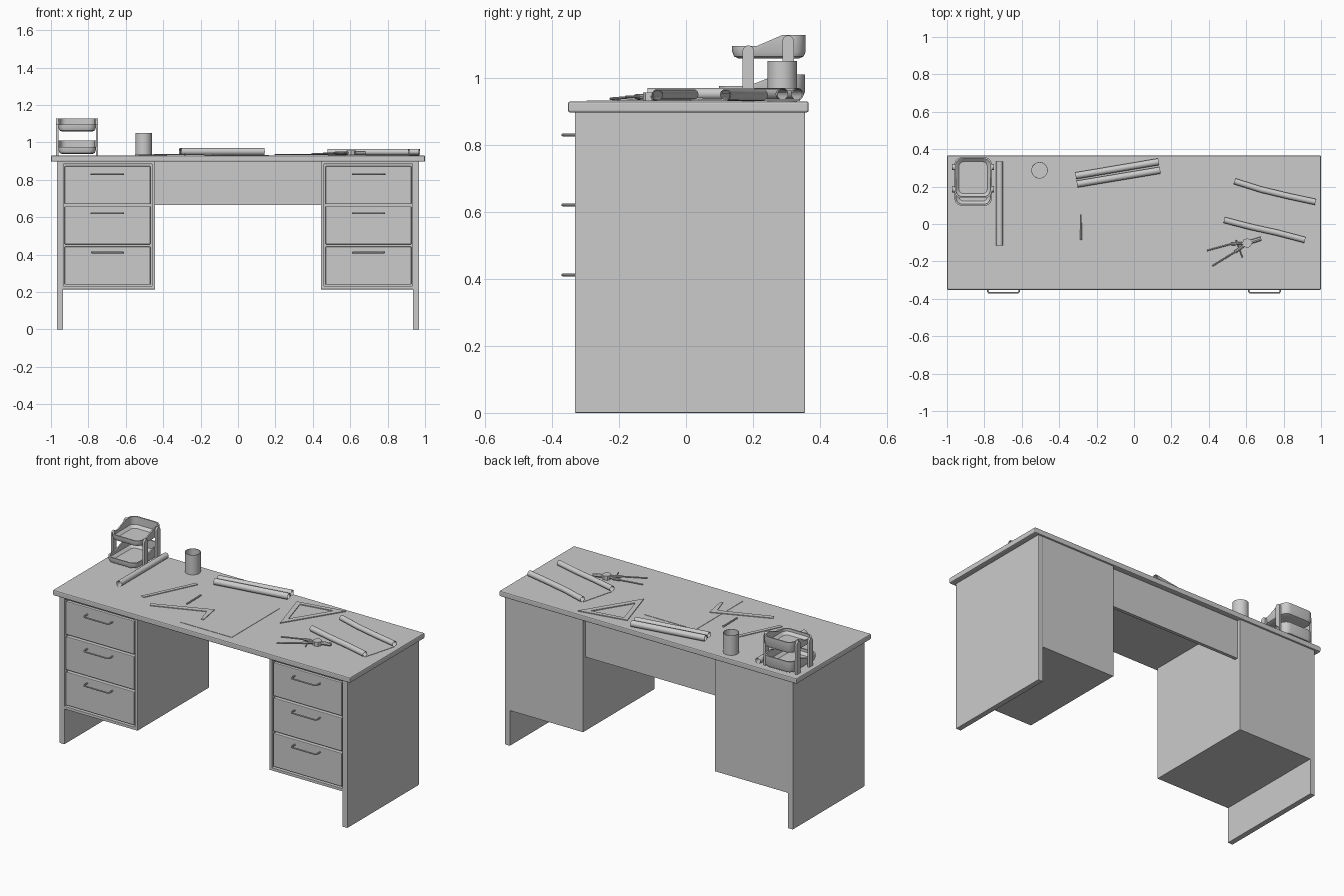
import bpy, bmesh, math
from mathutils import Vector

if "Cube" in bpy.data.objects:
    bpy.data.objects.remove(bpy.data.objects["Cube"])

TOP = 0.93  # desk surface height


def finish(name, bm, smooth=False, bevel=0, segs=2):
    bmesh.ops.recalc_face_normals(bm, faces=bm.faces)
    me = bpy.data.meshes.new(name)
    bm.to_mesh(me)
    bm.free()
    ob = bpy.data.objects.new(name, me)
    bpy.context.collection.objects.link(ob)
    if bevel:
        m = ob.modifiers.new("bevel", 'BEVEL')
        m.width, m.segments, m.limit_method = bevel, segs, 'ANGLE'
    if smooth:
        bpy.ops.object.select_all(action='DESELECT')
        ob.select_set(True)
        bpy.context.view_layer.objects.active = ob
        bpy.ops.object.shade_smooth_by_angle(angle=math.radians(35))
    return ob


def box_bm(x0, x1, y0, y1, z0, z1):
    bm = bmesh.new()
    bmesh.ops.create_cube(bm, size=1)
    for v in bm.verts:
        v.co = ((x0 + x1) / 2 + v.co.x * (x1 - x0), (y0 + y1) / 2 + v.co.y * (y1 - y0),
                (z0 + z1) / 2 + v.co.z * (z1 - z0))
    return bm


def box(name, *b, bevel=0):
    return finish(name, box_bm(*b), bevel=bevel)


def rod(name, pts, r):
    cu = bpy.data.curves.new(name, 'CURVE')
    cu.dimensions, cu.bevel_depth, cu.bevel_resolution, cu.use_fill_caps = '3D', r, 2, True
    s = cu.splines.new('POLY')
    s.points.add(len(pts) - 1)
    for p, q in zip(s.points, pts):
        p.co = (*q, 1)
    tmp = bpy.data.objects.new(name, cu)
    me = bpy.data.meshes.new_from_object(tmp)
    bpy.data.objects.remove(tmp)
    bm = bmesh.new()
    bm.from_mesh(me)
    return finish(name, bm, smooth=True)


def loft(name, rings, cap_ends=False, closed=True):
    bm = bmesh.new()
    vs = [[bm.verts.new(p) for p in ring] for ring in rings]
    n = len(rings[0])
    for a, b in zip(vs, vs[1:]):
        for i in range(n if closed else n - 1):
            j = (i + 1) % n
            bm.faces.new((a[i], a[j], b[j], b[i]))
    if cap_ends:
        bm.faces.new(vs[0])
        bm.faces.new(vs[-1])
    return finish(name, bm, smooth=True)


def paper_roll(name, pts, r, flip=1):
    # spiral cross-section swept along a flat path
    rings = []
    for i, p in enumerate(pts):
        a, b = Vector(pts[max(i - 1, 0)]), Vector(pts[min(i + 1, len(pts) - 1)])
        d = (b - a).normalized()
        side = Vector((-d.y, d.x)) * flip
        ring = []
        for k in range(33):
            t = k / 32
            ang = -math.pi / 2 + t * math.pi * 3.4
            q = Vector(p) + side * math.cos(ang) * r * (1 - 0.3 * t)
            ring.append((q.x, q.y, TOP + 0.002 + r + math.sin(ang) * r * (1 - 0.3 * t)))
        rings.append(ring)
    return loft(name, rings, closed=False)


def plate(name, outline, z, h, hole=None):
    if hole:
        return loft(name, [[(x, y, zz) for x, y in o] for o, zz in
                           ((outline, z), (outline, z + h), (hole, z + h), (hole, z), (outline, z))])
    return loft(name, [[(x, y, zz) for x, y in outline] for zz in (z, z + h)], cap_ends=True)


# desk shell
box("desk_top", -1, 1, -0.352, 0.366, 0.897, TOP, bevel=0.006)
box("modesty_panel", -0.445, 0.445, 0.315, 0.335, 0.665, 0.9)
for s, side in ((-1, "left"), (1, "right")):
    def sx(a, b):
        return tuple(sorted((s * a, s * b)))
    box(side + "_side_panel", *sx(0.935, 0.968), -0.332, 0.356, 0, 0.9, bevel=0.003)
    # pedestal with recessed front
    bm = box_bm(*sx(0.443, 0.9365), -0.332, 0.356, 0.215, 0.9)
    bm.faces.ensure_lookup_table()
    f = min(bm.faces, key=lambda f: f.calc_center_median().y)
    bmesh.ops.inset_region(bm, faces=[f], thickness=0.01)
    for v in f.verts:
        v.co.x = s * (0.46 if abs(v.co.x) < 0.69 else 0.934)
        v.co.z = 0.232 if v.co.z < 0.5 else 0.884
    ext = bmesh.ops.extrude_face_region(bm, geom=[f])
    bmesh.ops.delete(bm, geom=[f], context='FACES')
    for v in ext["geom"]:
        if isinstance(v, bmesh.types.BMVert):
            v.co.y += 0.03
    finish(side + "_pedestal", bm, bevel=0.003)
    # drawers and bent rod handles
    for i in range(3):
        z = 0.24 + i * 0.215
        box(f"{side}_drawer_{i}", *sx(0.468, 0.927), -0.329, -0.303, z, z + 0.203, bevel=0.004)
        c, hz = s * 0.698, 0.412 + i * 0.209
        rod(f"{side}_handle_{i}", [(c - 0.085, -0.325, hz), (c - 0.085, -0.36, hz), (c - 0.078, -0.368, hz),
                                   (c + 0.078, -0.368, hz), (c + 0.085, -0.36, hz), (c + 0.085, -0.325, hz)], 0.0045)


# letter trays
def tray(name, cx, hw, y0, y1, z, low, high):
    def ring(inset, zf):
        r = 0.04 - inset * 0.6
        out = []
        for qx, qy, a0 in ((1, 1, 0), (-1, 1, 90), (-1, -1, 180), (1, -1, 270)):
            for k in range(6):
                a = math.radians(a0 + k * 18)
                x = cx + qx * (hw - inset - r) + r * math.cos(a)
                y = (y1 - inset - r if qy > 0 else y0 + inset + r) + r * math.sin(a)
                out.append((x, y, zf))
        # extra points along the straight sides carry the rim slope
        ya, yb = y0 + (y1 - y0) * 0.34, y0 + (y1 - y0) * 0.68
        out[12:12] = [(cx - hw + inset, yb, zf), (cx - hw + inset, ya, zf)]
        out += [(cx + hw - inset, ya, zf), (cx + hw - inset, yb, zf)]
        if zf is None:
            out = [(x, y, z + (low if y < (ya + yb) / 2 else high)) for x, y, _ in out]
        return out
    loft(name, [ring(0.02, z), ring(0.006, z + 0.006), ring(0, z + 0.02), ring(0, None), ring(0.008, None),
                ring(0.008, z + 0.022), ring(0.024, z + 0.007)], cap_ends=True)


tray("lower_tray", -0.86, 0.1, 0.098, 0.355, 0.938, 0.038, 0.072)
tray("upper_tray", -0.86, 0.1, 0.138, 0.357, 1.058, 0.038, 0.07)
for px in (-0.966, -0.754):
    for py, zt in ((0.186, 1.08), (0.305, 1.11)):
        prof = [(-0.017, TOP), (0.017, TOP)] + [(0.017 * math.cos(k * math.pi / 10), zt + 0.017 * math.sin(k * math.pi / 10))
                                               for k in range(11)]
        loft("tray_post", [[(px + dx, py + y, z) for y, z in prof] for dx in (-0.006, 0.006)], cap_ends=True)

# pencil cup
rings = [[(-0.505 + r * math.cos(k * math.tau / 32), 0.287 + r * math.sin(k * math.tau / 32), z) for k in range(32)]
         for r, z in ((0.044, TOP), (0.044, 1.05), (0.041, 1.05), (0.041, 0.936))]
loft("pencil_cup", rings, cap_ends=True)

# rolled papers
paper_roll("single_roll", [(-0.718, -0.115), (-0.718, 0.335)], 0.02)
paper_roll("double_roll_back", [(-0.312, 0.257), (0.132, 0.332)], 0.02)
paper_roll("double_roll_front", [(-0.305, 0.214), (0.14, 0.288)], 0.02, -1)
A = [(0.537, 0.228), (0.68, 0.183), (0.83, 0.147), (0.97, 0.117)]
B = [(0.482, 0.022), (0.625, -0.015), (0.77, -0.047), (0.914, -0.085)]
paper_roll("open_plan_roll_back", A, 0.018)
paper_roll("open_plan_roll_front", B, 0.018, -1)
plate("open_plan_sheet", A + B[::-1], TOP + 0.001, 0.002)

# flat drawing tools
plate("paper_sheet", [(-0.18, -0.297), (0.166, -0.297), (0.166, 0.165), (-0.18, 0.165)], TOP + 0.001, 0.002)
plate("set_square", [(0.195, 0.285), (0.28, 0.005), (0.49, 0.34)], TOP + 0.002, 0.005,
      [(0.23, 0.267), (0.287, 0.075), (0.43, 0.302)])
plate("ruler", [(-0.55, -0.14), (-0.53, -0.15), (-0.38, 0.16), (-0.4, 0.17)], TOP + 0.001, 0.004)
plate("l_square", [(-0.45, -0.197), (-0.437, -0.22), (-0.137, -0.105), (-0.105, -0.205), (-0.09, -0.2), (-0.115, -0.06)],
      TOP + 0.003, 0.004)
rod("pencil", [(-0.283, -0.085, TOP + 0.006), (-0.285, 0.05, TOP + 0.006)], 0.005)

# drawing compass
zc = TOP + 0.014
rod("compass_handle", [(0.61, -0.1, zc), (0.68, -0.078, zc)], 0.011)
rod("compass_hinge", [(0.605, -0.102, zc - 0.012), (0.605, -0.102, zc + 0.013)], 0.026)
for n, mid, tip in (("needle", (0.52, -0.107), (0.39, -0.142)), ("lead", (0.54, -0.15), (0.418, -0.225))):
    rod("compass_leg_" + n, [(0.605, -0.102, zc), (*mid, zc)], 0.008)
    rod("compass_tip_" + n, [(*mid, zc), (*tip, TOP + 0.008)], 0.004)
rod("compass_crossbar", [(0.545, -0.085, zc), (0.58, -0.18, zc)], 0.0035)
